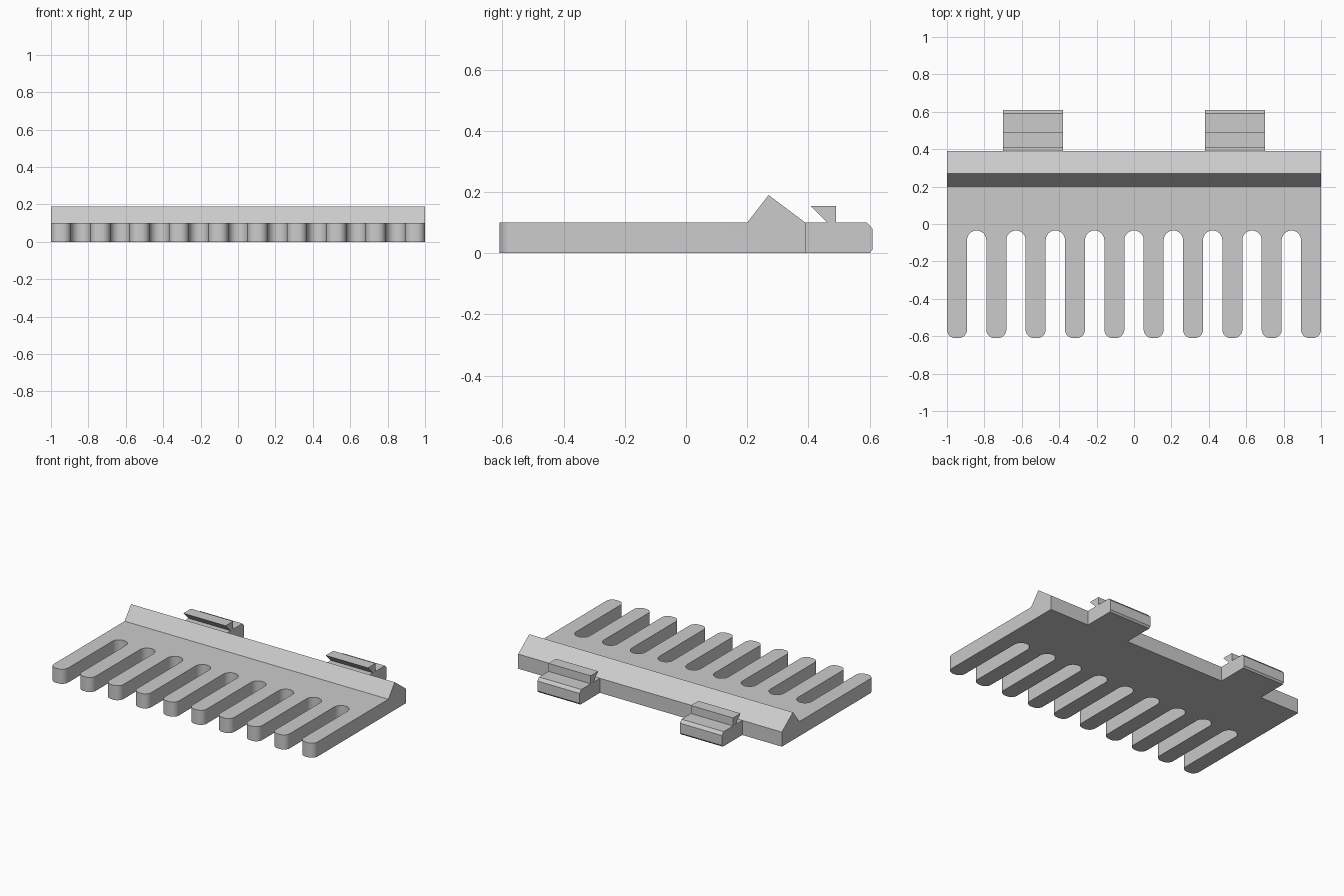
import bpy, bmesh, math
from mathutils import Vector

if "Cube" in bpy.data.objects:
    bpy.data.objects.remove(bpy.data.objects["Cube"])

TEETH = 10
TOOTH_W = 0.107
PITCH = (2 - TOOTH_W) / (TEETH - 1)
FRONT, BACK, THICK = -0.61, 0.39, 0.10
SLOT_END = -0.035
CORNER = 0.045

grey = bpy.data.materials.new("light grey plastic")
grey.diffuse_color = (0.60, 0.60, 0.60, 1)
grey.use_nodes = True
grey.node_tree.nodes["Principled BSDF"].inputs["Base Color"].default_value = grey.diffuse_color


def prism(name, points, offset):
    """Extrude a closed outline of 3D points along an offset."""
    bm = bmesh.new()
    face = bm.faces.new([bm.verts.new(p) for p in points])
    out = bmesh.ops.extrude_face_region(bm, geom=[face])
    moved = [v for v in out["geom"] if isinstance(v, bmesh.types.BMVert)]
    bmesh.ops.translate(bm, verts=moved, vec=Vector(offset))
    bmesh.ops.recalc_face_normals(bm, faces=bm.faces)
    mesh = bpy.data.meshes.new(name)
    bm.to_mesh(mesh)
    bm.free()
    mesh.materials.append(grey)
    ob = bpy.data.objects.new(name, mesh)
    bpy.context.collection.objects.link(ob)
    return ob


def side_prism(name, profile, x0, x1):
    """Extrude a (y, z) profile from x0 to x1."""
    return prism(name, [(x0, y, z) for y, z in profile], (x1 - x0, 0, 0))


def arc(cx, cy, r, a0, a1, n):
    return [(cx + r * math.cos(math.radians(a0 + (a1 - a0) * i / n)),
             cy + r * math.sin(math.radians(a0 + (a1 - a0) * i / n)))
            for i in range(n + 1)]


# Comb outline in plan: rounded teeth joined by round-ended slots
outline = []
slot_r = (PITCH - TOOTH_W) / 2
for i in range(TEETH):
    x0 = -1 + i * PITCH
    x1 = x0 + TOOTH_W
    outline += arc(x0 + CORNER, FRONT + CORNER, CORNER, 180, 270, 8)
    outline += arc(x1 - CORNER, FRONT + CORNER, CORNER, 270, 360, 8)
    if i < TEETH - 1:
        outline += arc(x1 + slot_r, SLOT_END - slot_r, slot_r, 180, 0, 16)
outline += [(1, BACK + 0.1), (-1, BACK + 0.1)]
cutter = prism("comb_outline_cutter", [(x, y, -0.1) for x, y in outline], (0, 0, 0.5))
cutter.hide_render = True

# Plate with the triangular ridge, trimmed to the comb outline
body = side_prism("comb_plate", [(FRONT - 0.1, 0), (BACK, 0), (BACK, THICK), (0.27, 0.19),
                                 (0.20, THICK), (FRONT - 0.1, THICK)], -1.1, 1.1)
mod = body.modifiers.new("trim", 'BOOLEAN')
mod.operation = 'INTERSECT'
mod.solver = 'EXACT'
mod.object = cutter
bpy.context.view_layer.objects.active = body
body.select_set(True)
bpy.ops.object.modifier_apply(modifier=mod.name)
bpy.ops.object.shade_smooth_by_angle(angle=math.radians(30))
bpy.data.objects.remove(cutter)

# Two clip tabs with undercut hooks at the back
clip = [(BACK, 0), (0.60, 0), (0.61, 0.012), (0.61, 0.08), (0.592, THICK), (0.49, THICK),
        (0.49, 0.155), (0.408, 0.155), (0.463, THICK), (BACK, THICK)]
for side, x0 in (("left", -0.70), ("right", 0.38)):
    side_prism("clip_tab_" + side, clip, x0, x0 + 0.32)
